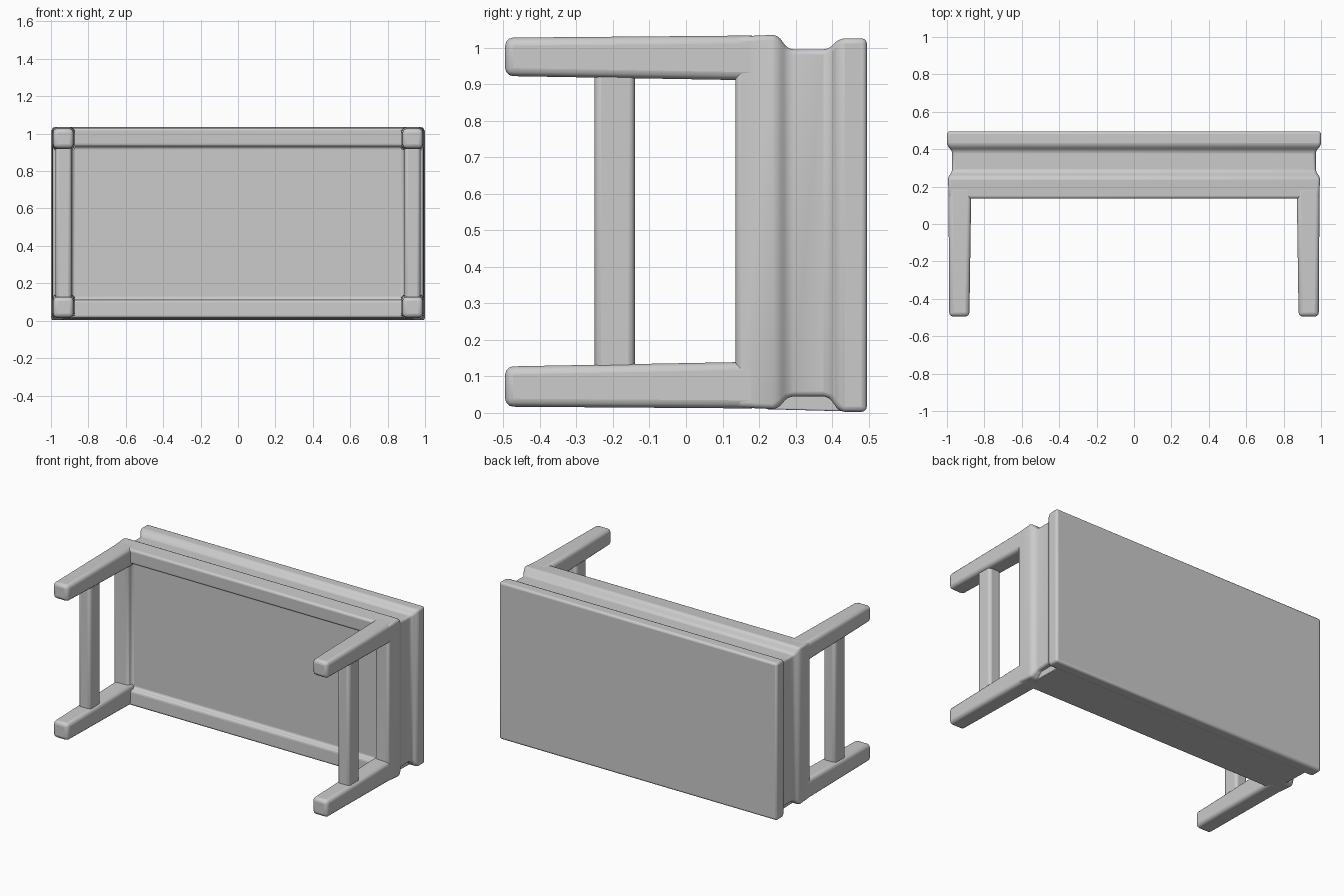
import bpy, bmesh, math

cube = bpy.data.objects.get("Cube")
if cube:
    bpy.data.objects.remove(cube, do_unlink=True)

grey = bpy.data.materials.new("plain grey")
grey.use_nodes = True
GREY = (0.6, 0.6, 0.6, 1)
grey.diffuse_color = GREY
grey.node_tree.nodes["Principled BSDF"].inputs["Base Color"].default_value = GREY


def loft(name, rings, bevel):
    """Skin rectangles (y, x min, x max, z min, z max) along y, then round the edges."""
    bm = bmesh.new()
    loops = [[bm.verts.new(p) for p in ((x0, y, z0), (x1, y, z0), (x1, y, z1), (x0, y, z1))]
             for y, x0, x1, z0, z1 in rings]
    for a, b in zip(loops, loops[1:]):
        for i in range(4):
            j = (i + 1) % 4
            bm.faces.new((a[i], a[j], b[j], b[i]))
    bm.faces.new(loops[0])
    bm.faces.new(loops[-1])
    bmesh.ops.recalc_face_normals(bm, faces=bm.faces)
    mesh = bpy.data.meshes.new(name)
    bm.to_mesh(mesh)
    bm.free()
    mesh.materials.append(grey)
    obj = bpy.data.objects.new(name, mesh)
    bpy.context.collection.objects.link(obj)
    mod = obj.modifiers.new("rounding", "BEVEL")
    mod.width = bevel
    mod.segments = 3
    mod.angle_limit = math.radians(25)
    bpy.ops.object.select_all(action="DESELECT")
    obj.select_set(True)
    bpy.context.view_layer.objects.active = obj
    bpy.ops.object.shade_smooth_by_angle(angle=math.radians(40))
    return obj


# Table lying on its side: recessed underside, apron, groove, then the top slab
loft("table_body", [
    (0.175, -0.885, 0.885, 0.115, 0.93),
    (0.14, -0.89, 0.89, 0.11, 0.935),
    (0.135, -0.99, 0.99, 0.015, 1.03),
    (0.25, -0.995, 0.995, 0.01, 1.035),
    (0.28, -0.972, 0.972, 0.045, 0.995),
    (0.39, -0.972, 0.972, 0.045, 0.995),
    (0.42, -1.0, 1.0, 0.003, 1.025),
    (0.495, -1.0, 1.0, 0.003, 1.025),
], 0.014)

# Strip that fills the groove on the lower edge, short of the corners
loft("lower_groove_fill", [
    (0.22, -0.94, 0.94, 0.01, 0.08),
    (0.45, -0.94, 0.94, 0.004, 0.08),
], 0.004)

# Legs and stretchers, mirrored left and right
for side, word in ((1, "left"), (-1, "right")):
    def part(name, rings, bevel):
        loft(f"{word}_{name}", [(y, *sorted((side * a, side * b)), z0, z1)
                                for y, a, b, z0, z1 in rings], bevel)

    part("upper_leg", [(-0.495, 0.88, 0.988, 0.922, 1.027),
                       (0.2, 0.87, 0.992, 0.91, 1.033)], 0.022)
    part("lower_leg", [(-0.495, 0.88, 0.988, 0.017, 0.127),
                       (0.2, 0.87, 0.992, 0.012, 0.14)], 0.022)
    part("stretcher", [(-0.25, 0.89, 0.975, 0.08, 0.97),
                       (-0.14, 0.89, 0.975, 0.08, 0.97)], 0.018)
